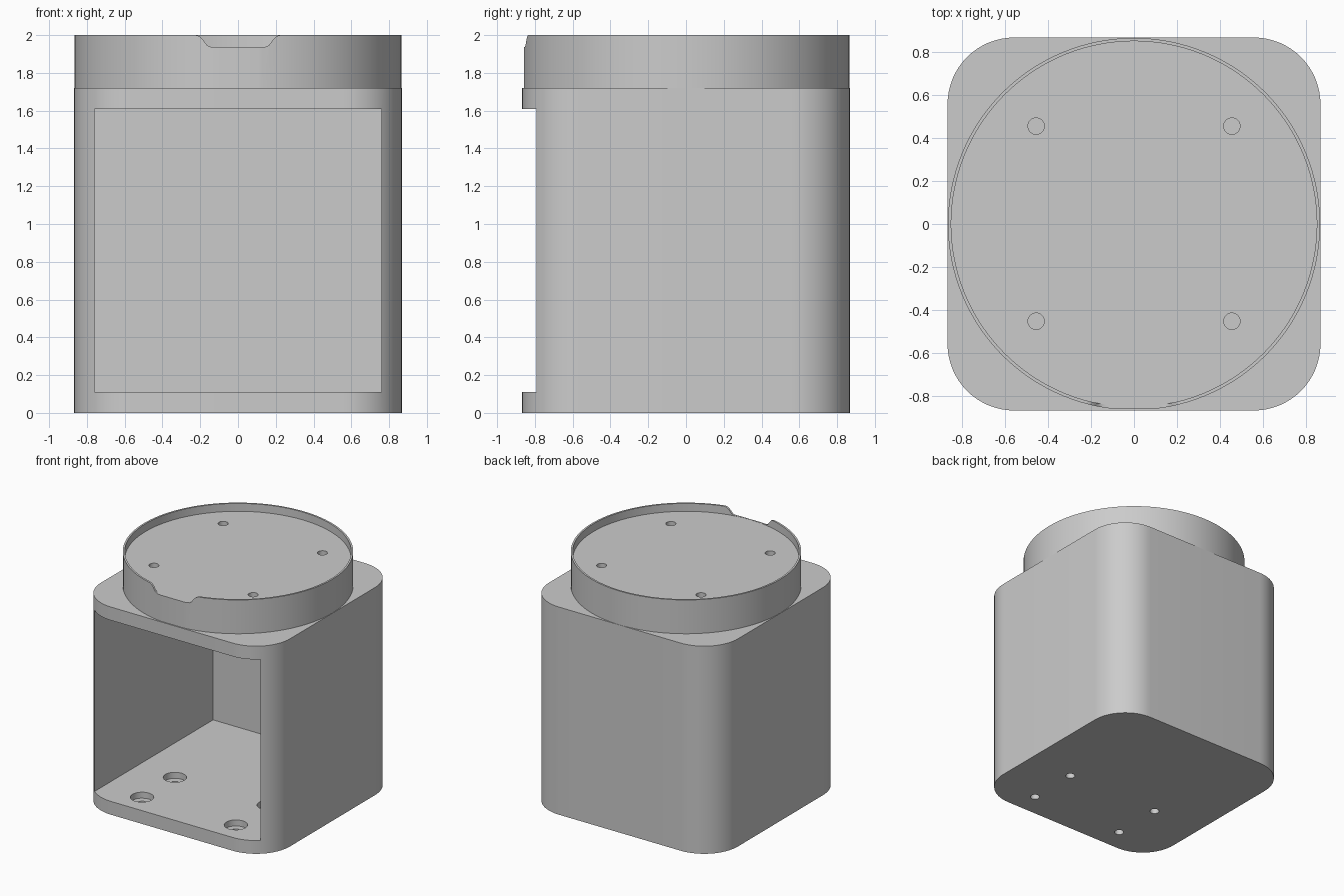
import bpy, bmesh, math

cube = bpy.data.objects.get("Cube")
if cube:
    bpy.data.objects.remove(cube, do_unlink=True)

HALF, CORNER = 0.867, 0.31
BODY_TOP, TRAY_FLOOR, TOP = 1.72, 1.935, 2.0

grey = bpy.data.materials.new("plain grey")
grey.use_nodes = True
colour = (0.6, 0.6, 0.6, 1)
grey.diffuse_color = colour
grey.node_tree.nodes["Principled BSDF"].inputs["Base Color"].default_value = colour


def prism(name, points, extrude):
    """Solid made by sweeping a closed outline along a vector."""
    bm = bmesh.new()
    face = bm.faces.new([bm.verts.new(p) for p in points])
    swept = bmesh.ops.extrude_face_region(bm, geom=[face])["geom"]
    verts = [v for v in swept if isinstance(v, bmesh.types.BMVert)]
    bmesh.ops.translate(bm, verts=verts, vec=extrude)
    bmesh.ops.recalc_face_normals(bm, faces=bm.faces)
    mesh = bpy.data.meshes.new(name)
    bm.to_mesh(mesh)
    bm.free()
    mesh.materials.append(grey)
    obj = bpy.data.objects.new(name, mesh)
    bpy.context.collection.objects.link(obj)
    return obj


def cylinder(name, x, y, radius, low, high, sides=32):
    angles = [math.tau * i / sides for i in range(sides)]
    ring = [(x + radius * math.cos(a), y + radius * math.sin(a), low) for a in angles]
    return prism(name, ring, (0, 0, high - low))


def box(name, x0, x1, y0, y1, z0, z1):
    return prism(name, [(x0, y0, z0), (x1, y0, z0), (x1, y1, z0), (x0, y1, z0)], (0, 0, z1 - z0))


def cut(target, cutter):
    """Subtract a helper solid, then discard it."""
    cutter.hide_render = True
    mod = target.modifiers.new("cut", "BOOLEAN")
    mod.operation, mod.solver, mod.object = "DIFFERENCE", "EXACT", cutter
    bpy.context.view_layer.objects.active = target
    bpy.ops.object.modifier_apply(modifier=mod.name)
    bpy.data.objects.remove(cutter, do_unlink=True)


# Housing: rounded square block
outline = []
steps = 16
for quarter in range(4):
    mid = math.radians(45 + 90 * quarter)
    cx = math.copysign(HALF - CORNER, math.cos(mid))
    cy = math.copysign(HALF - CORNER, math.sin(mid))
    for i in range(steps + 1):
        a = math.radians(90 * (quarter + i / steps))
        outline.append((cx + CORNER * math.cos(a), cy + CORNER * math.sin(a), 0))
housing = prism("housing", outline, (0, 0, BODY_TOP))

# Open front compartment
cut(housing, box("compartment", -0.76, 0.76, -1, 0.76, 0.11, 1.61))

# Round top tray with a thin rim
tray = cylinder("top_tray", 0, 0, 0.865, BODY_TOP, TOP, 128)
cut(tray, cylinder("recess", 0, 0, 0.85, TRAY_FLOOR, 2.2, 128))
cut(tray, box("front_flat", -0.5, 0.5, -1, -0.858, 1.6, 2.2))

# Finger notch in the front of the rim
right = [(0.13, 1.936), (0.15, 1.939), (0.165, 1.948), (0.185, 1.975),
         (0.2, 1.991), (0.215, 1.998), (0.23, 2.001), (0.23, 2.1)]
profile = right + [(-x, z) for x, z in reversed(right)]
cut(tray, prism("notch", [(x, -1, z) for x, z in profile], (0, 0.3, 0)))

# Four holes through the tray into the compartment
for x in (-0.455, 0.455):
    for y in (-0.452, 0.455):
        for part in (housing, tray):
            cut(part, cylinder("tray_hole", x, y, 0.038, 1.5, 2.2))

# Four counterbored holes in the compartment floor
for x in (-0.41, 0.45):
    for y in (-0.67, -0.24):
        cut(housing, cylinder("floor_hole", x, y, 0.036, -0.1, 0.3))
        cut(housing, cylinder("counterbore", x, y, 0.088, 0.06, 0.3))

# Smooth the curved walls, keep edges sharp
for part in (housing, tray):
    bpy.ops.object.select_all(action="DESELECT")
    part.select_set(True)
    bpy.context.view_layer.objects.active = part
    bpy.ops.object.shade_smooth_by_angle(angle=math.radians(30))
